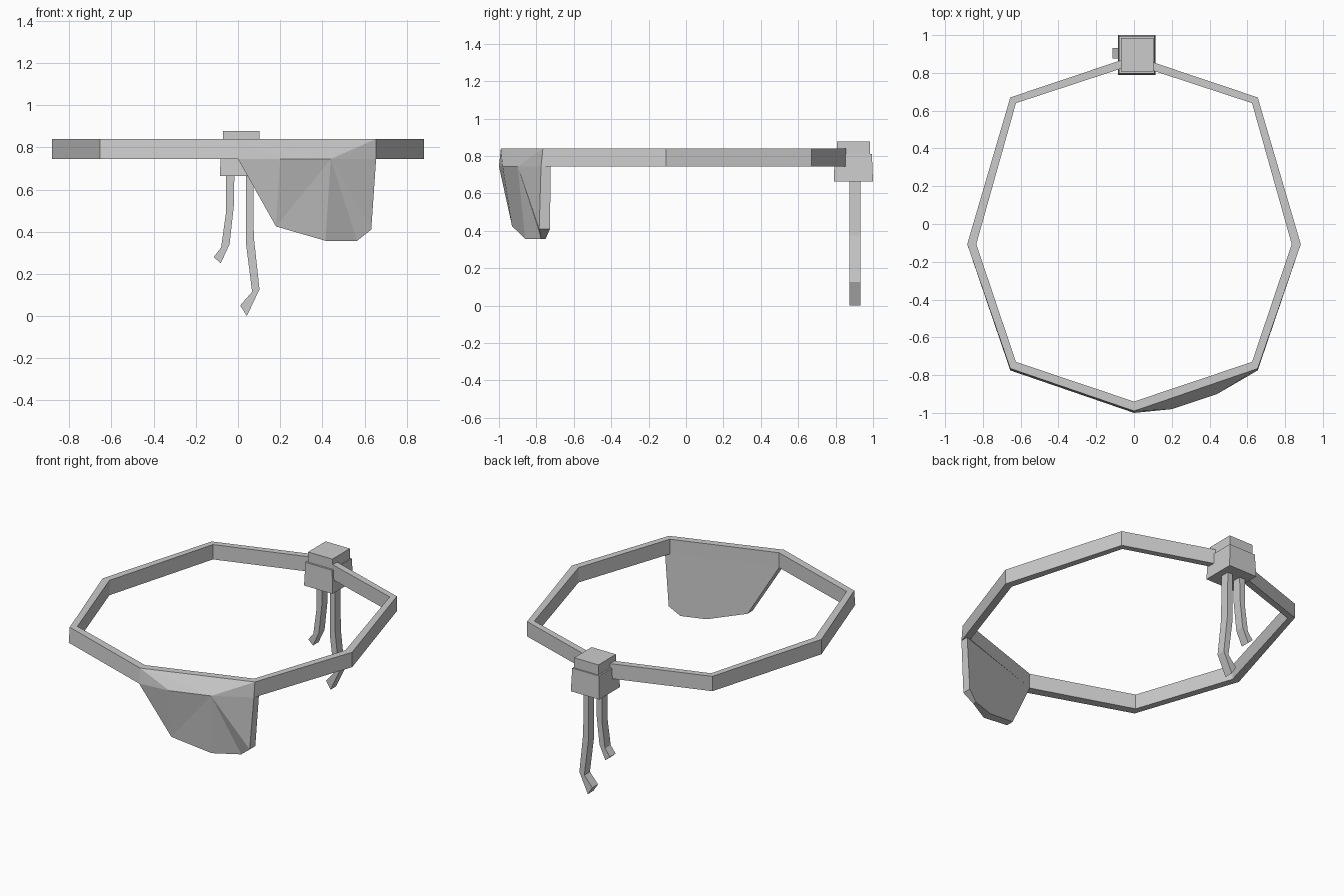
import bpy, bmesh

if "Cube" in bpy.data.objects:
    bpy.data.objects.remove(bpy.data.objects["Cube"])


def make(name, verts, faces):
    mesh = bpy.data.meshes.new(name)
    bm = bmesh.new()
    vs = [bm.verts.new(v) for v in verts]
    for f in faces:
        bm.faces.new([vs[i] for i in f])
    bmesh.ops.recalc_face_normals(bm, faces=bm.faces)
    bm.to_mesh(mesh)
    bm.free()
    obj = bpy.data.objects.new(name, mesh)
    bpy.context.collection.objects.link(obj)
    return obj


def bridge(n, a, b):
    return [(a + i, a + (i + 1) % n, b + (i + 1) % n, b + i) for i in range(n)]


# Head band: eight-sided ring, right half mirrored to the left
def ring(half, z):
    pts = half + [(-x, y) for x, y in half[-2:0:-1]]
    return [(x, y, z) for x, y in pts]


outer_low = [(0, -1.0), (.655, -.775), (.883, -.107), (.655, .67), (0, .89)]
outer_top = [(0, -.99), (.655, -.765), (.883, -.107), (.655, .67), (0, .89)]
inner = [(0, -.94), (.625, -.73), (.835, -.107), (.625, .64), (0, .845)]
LOW, TOP = .745, .84
verts = ring(outer_low, LOW) + ring(outer_top, TOP) + ring(inner, TOP) + ring(inner, LOW)
faces = []
for k in range(4):
    faces += bridge(8, 8 * k, 8 * ((k + 1) % 4))
make("head_band", verts, faces)

# Eye patch: bulged faceted front, flat back in line with the band's inner side
top = [(0, -.99, TOP), (.655, -.765, TOP)]
mid = [(0, -1.0, LOW), (.2, -.98, LOW), (.44, -.90, LOW), (.655, -.775, LOW)]
bottom = [(.18, -.93, .425), (.415, -.86, .357), (.565, -.775, .357), (.632, -.785, .41)]
rim = [mid[0]] + bottom + [mid[3]]
back = [(x, -.94 + .336 * min(x, .645), z) for x, y, z in rim]
verts = top + mid + bottom + back
faces = [(0, 2, 3), (0, 3, 4), (0, 4, 1), (1, 4, 5),
         (2, 6, 3), (3, 6, 4), (6, 7, 4), (4, 7, 8), (4, 8, 9), (4, 9, 5)]
loop = [2, 6, 7, 8, 9, 5]
faces += [(loop[i], loop[i + 1], 11 + i, 10 + i) for i in range(5)]
faces.append(tuple(range(15, 9, -1)))
make("eye_patch", verts, faces)


# Knot at the back: two stacked blocks, the lower one slightly tapered
def block(name, x0, x1, y0, y1, z0, z1, taper=0.0):
    v = []
    for z, t in ((z0, 0), (z1, taper)):
        v += [(x0 + t, y0 + t, z), (x1 - t, y0 + t, z), (x1 - t, y1 - t, z), (x0 + t, y1 - t, z)]
    make(name, v, [(3, 2, 1, 0), (4, 5, 6, 7)] + bridge(4, 0, 4))


block("knot_lower", -.086, .115, .79, 1.0, .665, .812, .006)
block("knot_upper", -.07, .102, .808, .985, .77, .877)


# Hanging tie ends: side profiles given as left/right pairs, extruded in depth
def tie(name, pairs):
    v = []
    for left, right in pairs:
        v += [(x, y, z) for (x, z), y in
              ((left, .875), (right, .875), (right, .932), (left, .932))]
    n = len(pairs)
    f = [(3, 2, 1, 0), tuple(range(4 * n - 4, 4 * n))]
    for i in range(n - 1):
        f += bridge(4, 4 * i, 4 * i + 4)
    make(name, v, f)


tie("tie_end_short", [((-.057, .68), (-.017, .68)), ((-.057, .49), (-.02, .52)),
                      ((-.08, .325), (-.04, .34)), ((-.115, .28), (-.082, .25))])
tie("tie_end_long", [((.037, .68), (.072, .68)), ((.037, .35), (.075, .375)),
                     ((.067, .115), (.102, .127)), ((.01, .05), (.042, 0))])
